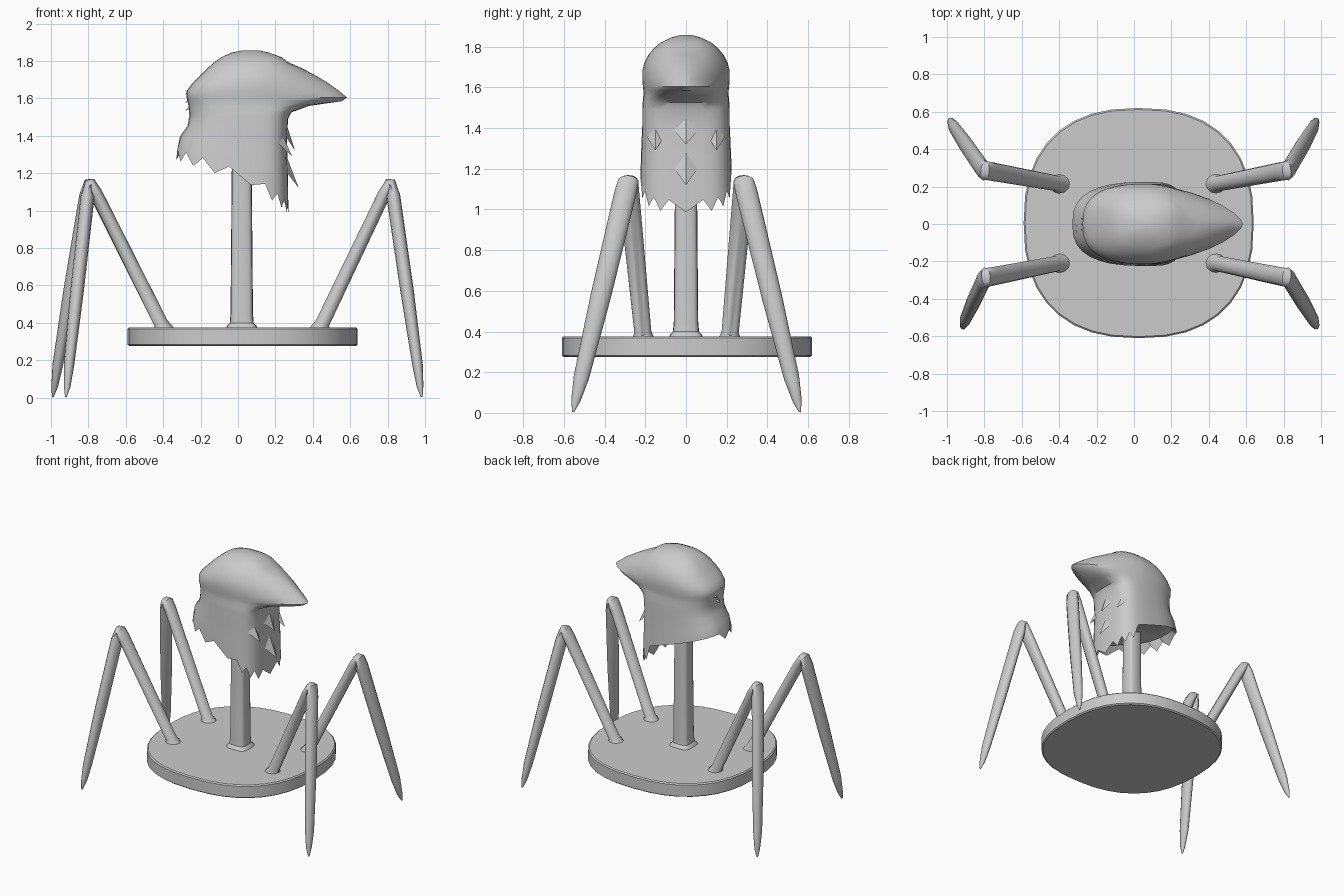
import bpy, bmesh, math
from mathutils import Vector

if "Cube" in bpy.data.objects:
    bpy.data.objects.remove(bpy.data.objects["Cube"])


def finish(name, bm, angle=35):
    bmesh.ops.recalc_face_normals(bm, faces=bm.faces)
    me = bpy.data.meshes.new(name)
    bm.to_mesh(me)
    bm.free()
    ob = bpy.data.objects.new(name, me)
    bpy.context.collection.objects.link(ob)
    me.shade_smooth()
    me.set_sharp_from_angle(angle=math.radians(angle))
    return ob


def loft(name, rings, angle=35):
    """Skin a list of equal-length point rings and cap both ends."""
    bm = bmesh.new()
    vs = [[bm.verts.new(p) for p in r] for r in rings]
    n = len(rings[0])
    for a, b in zip(vs, vs[1:]):
        for i in range(n):
            j = (i + 1) % n
            bm.faces.new((a[i], a[j], b[j], b[i]))
    bm.faces.new(vs[0])
    bm.faces.new(vs[-1])
    return finish(name, bm, angle)


def spow(v, e):
    return math.copysign(abs(v) ** e, v) if abs(v) > 1e-9 else 0.0


def outline(cx, cy, z, rx, ry, e, n):
    """Superellipse ring in a horizontal plane."""
    out = []
    for i in range(n):
        a = math.tau * i / n
        out.append((cx + rx * spow(math.cos(a), e), cy + ry * spow(math.sin(a), e), z))
    return out


# Platform: thin rounded-square disc with a fine bevel
loft("platform", [outline(0.025, 0.005, z, r, r, 0.83, 36) for z, r in
                  ((0.275, 0.605), (0.283, 0.615), (0.368, 0.615), (0.376, 0.607))])

# Post: rounded square column with a flared foot
loft("post", [outline(0.02, 0, z, r, r, 0.5, 16) for z, r in
              ((0.37, 0.085), (0.385, 0.078), (0.4, 0.064), (0.45, 0.06), (1.26, 0.053))])

# Head: horizontal rings from the neck hem up to the crown, beak included
# z at x=0, slope along x, back x, front x, half width, front roundness
HEAD = [
    (1.22, -0.33, -0.33, 0.27, 0.225, 0.6), (1.32, -0.25, -0.31, 0.265, 0.22, 0.6),
    (1.42, -0.12, -0.27, 0.262, 0.215, 0.6), (1.50, -0.03, -0.26, 0.268, 0.215, 0.6),
    (1.525, 0, -0.262, 0.285, 0.213, 0.65), (1.56, 0, -0.265, 0.38, 0.21, 0.95),
    (1.585, 0, -0.27, 0.555, 0.21, 1.3), (1.605, 0, -0.275, 0.583, 0.212, 1.3),
    (1.64, 0, -0.275, 0.54, 0.215, 1.3), (1.68, 0, -0.245, 0.485, 0.215, 1.25),
    (1.72, 0, -0.205, 0.42, 0.205, 1.2), (1.76, 0, -0.165, 0.345, 0.185, 1.1),
    (1.795, 0, -0.125, 0.265, 0.155, 0.8), (1.82, 0, -0.09, 0.235, 0.125, 0.8),
    (1.845, 0, -0.035, 0.165, 0.075, 0.9), (1.857, 0, 0.03, 0.11, 0.03, 1),
]
N = 32


def head_ring(z0, slope, xb, xf, w, ef, c=0.07):
    pts = []
    for i in range(N):
        a = math.tau * i / N
        co, si = math.cos(a), math.sin(a)
        e, rx = (ef, xf - c) if co > 0 else (0.75, c - xb)
        x = c + rx * spow(co, e)
        pts.append(Vector((x, w * spow(si, e), z0 + slope * x)))
    return pts


rings = [head_ring(*r) for r in HEAD]
# inside of the hem
inner = [Vector((0.9 * p.x, 0.9 * p.y, p.z + 0.02)) for p in rings[0]]
# ragged feather edge on the chest and the front side
for i, p in enumerate(rings[0]):
    front = max(0.0, p.x - 0.08) / 0.19
    if p.y < 0.05 or front > 0.4:
        p.z -= 0.085 * front + (0.06 if i % 2 == 0 else 0.0)
loft("bird_head", [inner] + rings, 40)


# Feather tufts: three-sided spikes standing off the surface
def feather(name, root, tip, side):
    root, tip, side = Vector(root), Vector(tip), Vector(side)
    mid = root.lerp(tip, 0.5)
    mid.x = root.x
    bm = bmesh.new()
    a, b, c, t = [bm.verts.new(p) for p in (root, mid + side, mid - side, tip)]
    for f in ((a, b, t), (a, t, c), (b, c, t), (a, c, b)):
        bm.faces.new(f)
    finish(name, bm, 20)


feather("throat_feather", (0.26, 0, 1.46), (0.305, 0, 1.32), (0, 0.06, 0))
feather("chest_feather", (0.26, 0, 1.29), (0.325, 0, 1.12), (0, 0.06, 0))
for s in (-1, 1):
    feather("cheek_feather", (0.23, 0.15 * s, 1.42), (0.29, 0.15 * s, 1.29), (0.01, -0.04 * s, 0))
for i, y in enumerate((-0.03, 0.03, 0.0)):
    z = 1.65 - 0.045 * i
    feather("nape_feather", (-0.24, y, z + 0.02), (-0.285, y, z - 0.03), (0, 0.04, 0))


# Legs: tapered tubes rising to a knee and dropping to a pointed foot
def leg(name, base, knee, foot):
    base, knee, foot = Vector(base), Vector(knee), Vector(foot)
    out = Vector((math.copysign(1, knee.x), 0, 0))
    up = (knee - base).normalized()
    down = (foot - knee).normalized()
    k0 = knee - up * 0.05 - out * 0.005
    k1 = knee + down * 0.06 + out * 0.012
    # centre, direction, radius across y, radius in the bend plane
    path = [
        (base - up * 0.01, Vector((0, 0, 1)), 0.055, 0.06),
        (base + up * 0.025, up, 0.042, 0.038),
        (k0, up, 0.05, 0.034),
        (knee + Vector((0, 0, 0.005)), (up + out * 1.2).normalized(), 0.05, 0.033),
        (knee + out * 0.012, (out + down * 0.6).normalized(), 0.052, 0.036),
        (k1, down, 0.054, 0.037),
        (knee.lerp(foot, 0.5) + out * 0.008, down, 0.05, 0.036),
        (knee.lerp(foot, 0.85) + out * 0.004, down, 0.038, 0.028),
        (knee.lerp(foot, 0.95), down, 0.023, 0.018),
        (foot, down, 0.005, 0.005),
    ]
    rings = []
    for p, d, ry, rx in path:
        s = Vector((0, 1, 0))
        s = (s - d * s.dot(d)).normalized()
        u = d.cross(s)
        rings.append([p + s * ry * math.cos(math.tau * i / 12) + u * rx * math.sin(math.tau * i / 12)
                      for i in range(12)])
    loft(name, rings, 50)


leg("front_left_leg", (-0.4, -0.21, 0.375), (-0.785, -0.285, 1.135), (-0.92, -0.555, 0.005))
leg("back_left_leg", (-0.4, 0.215, 0.375), (-0.79, 0.285, 1.135), (-0.99, 0.56, 0.005))
leg("front_right_leg", (0.44, -0.21, 0.375), (0.81, -0.285, 1.135), (0.982, -0.555, 0.005))
leg("back_right_leg", (0.44, 0.215, 0.375), (0.81, 0.285, 1.135), (0.982, 0.56, 0.005))
